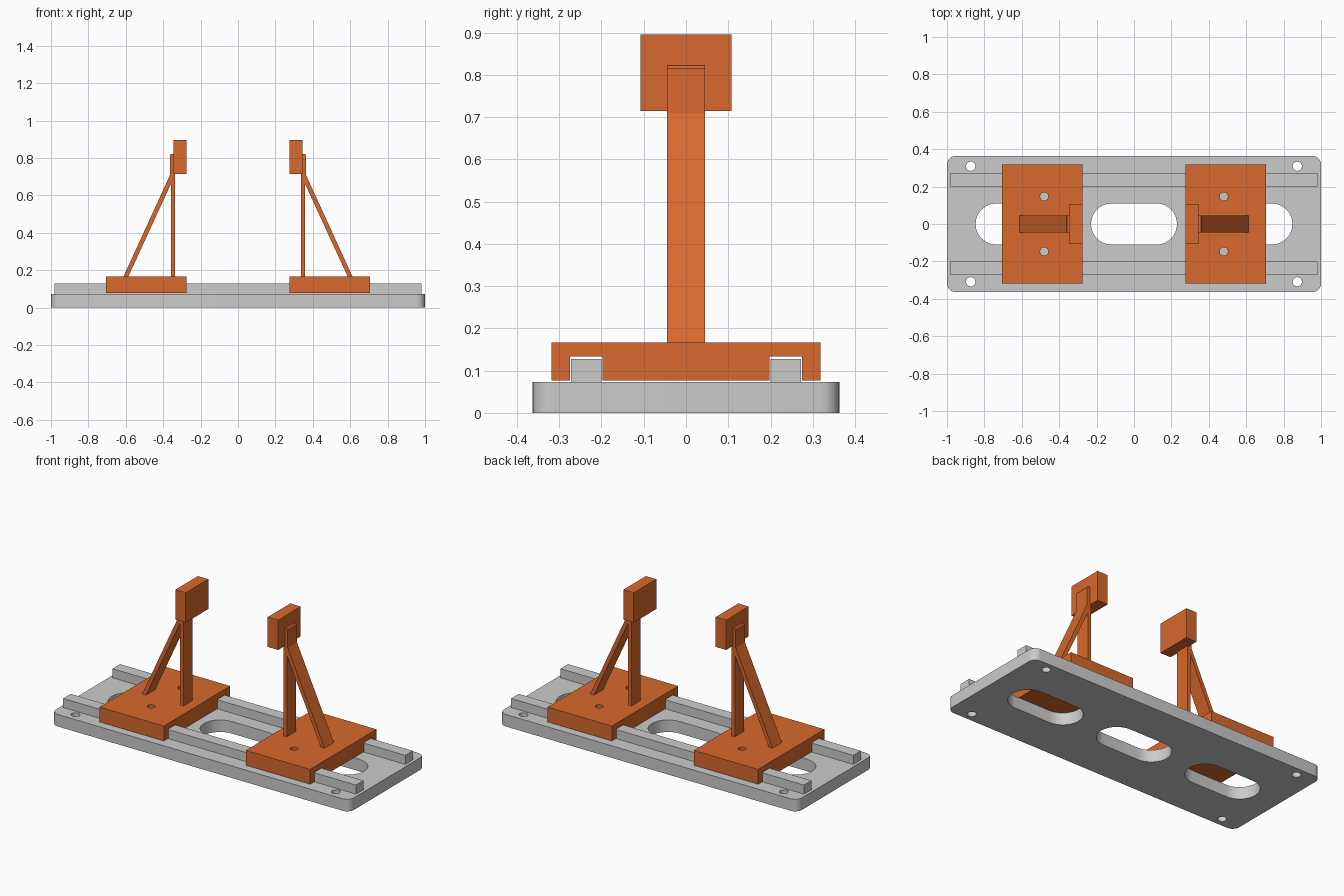
import bpy, bmesh
from math import sin, cos, pi

if "Cube" in bpy.data.objects:
    bpy.data.objects.remove(bpy.data.objects["Cube"])

orange = bpy.data.materials.new("orange")
orange.diffuse_color = (0.69, 0.14, 0.026, 1)
orange.use_nodes = True
orange.node_tree.nodes["Principled BSDF"].inputs["Base Color"].default_value = orange.diffuse_color


def prism(name, pts, axis, lo, hi, mat=None):
    """Extrude a 2D outline along an axis: x uses (y,z), y uses (x,z), z uses (x,y)."""
    def place(a, b, t):
        return {'x': (t, a, b), 'y': (a, t, b), 'z': (a, b, t)}[axis]
    bm = bmesh.new()
    face = bm.faces.new([bm.verts.new(place(a, b, lo)) for a, b in pts])
    ext = bmesh.ops.extrude_face_region(bm, geom=[face], use_keep_orig=True)
    verts = [v for v in ext['geom'] if isinstance(v, bmesh.types.BMVert)]
    bmesh.ops.translate(bm, verts=verts,
                        vec=[(hi - lo) if c == axis else 0 for c in 'xyz'])
    bmesh.ops.recalc_face_normals(bm, faces=bm.faces)
    me = bpy.data.meshes.new(name)
    bm.to_mesh(me)
    bm.free()
    ob = bpy.data.objects.new(name, me)
    bpy.context.collection.objects.link(ob)
    if mat:
        me.materials.append(mat)
    return ob


def rect(x0, x1, y0, y1):
    return [(x0, y0), (x1, y0), (x1, y1), (x0, y1)]


def rounded(cx, cy, hx, hy, r, n=8):
    """Rectangle outline with rounded corners (also makes slots and circles)."""
    pts = []
    for i, (sx, sy) in enumerate([(1, 1), (-1, 1), (-1, -1), (1, -1)]):
        for k in range(n + 1):
            a = (i + k / n) * pi / 2
            p = (cx + sx * (hx - r) + r * cos(a), cy + sy * (hy - r) + r * sin(a))
            if not pts or abs(p[0] - pts[-1][0]) + abs(p[1] - pts[-1][1]) > 1e-5:
                pts.append(p)
    if abs(pts[0][0] - pts[-1][0]) + abs(pts[0][1] - pts[-1][1]) < 1e-5:
        pts.pop()
    return pts


def activate(ob):
    bpy.ops.object.select_all(action='DESELECT')
    ob.select_set(True)
    bpy.context.view_layer.objects.active = ob


def cut(ob, outlines):
    """Cut vertical openings through an object."""
    activate(ob)
    for o in outlines:
        c = prism("cutter", o, 'z', -0.2, 0.4)
        c.hide_render = True
        m = ob.modifiers.new("cut", 'BOOLEAN')
        m.operation, m.object, m.solver = 'DIFFERENCE', c, 'EXACT'
        bpy.ops.object.modifier_apply(modifier=m.name)
        bpy.data.objects.remove(c)
    bpy.ops.object.shade_smooth_by_angle(angle=pi / 6)


# Base plate with three slots and four corner mounting holes
base = prism("base_plate", rounded(0, 0, 1, 0.363, 0.045), 'z', 0, 0.073)
cut(base, [rounded(x, 0, 0.23, 0.11, 0.11) for x in (-0.617, 0, 0.617)] +
    [rounded(x, y, 0.025, 0.025, 0.025, 5)
     for x in (-0.873, 0.873) for y in (-0.309, 0.309)])

# Guide rails
for side, s in (("front", -1), ("back", 1)):
    prism(side + "_rail", rect(*sorted((s * 0.2, s * 0.272)), 0.073, 0.128),
          'x', -0.982, 0.982)

# Sliding carriage with a groove over each rail
half = [(0.318, 0.167), (0.318, 0.077), (0.275, 0.077),
        (0.275, 0.133), (0.198, 0.133), (0.198, 0.077)]
carriage_outline = half + [(-y, z) for y, z in reversed(half)]

for side, s in (("left", -1), ("right", 1)):
    xs = sorted((s * 0.275, s * 0.706))
    car = prism(side + "_carriage", carriage_outline, 'x', *xs, orange)
    cut(car, [rounded(s * 0.48, y, 0.022, 0.022, 0.022, 5) for y in (-0.147, 0.147)])

    # Upright post
    prism(side + "_post", [(s * x, z) for x, z in rect(0.336, 0.358, 0.16, 0.725)],
          'y', -0.044, 0.044, orange)

    # Slanted brace that ends in a tab behind the jaw
    brace = [(0.615, 0.16), (0.364, 0.708), (0.364, 0.815), (0.358, 0.822),
             (0.34, 0.822), (0.34, 0.702), (0.589, 0.16)]
    prism(side + "_brace", [(s * x, z) for x, z in brace],
          'y', -0.0445, 0.0445, orange)

    # Clamping jaw block
    prism(side + "_jaw", [(s * x, z) for x, z in rect(0.275, 0.345, 0.714, 0.895)],
          'y', -0.108, 0.108, orange)
